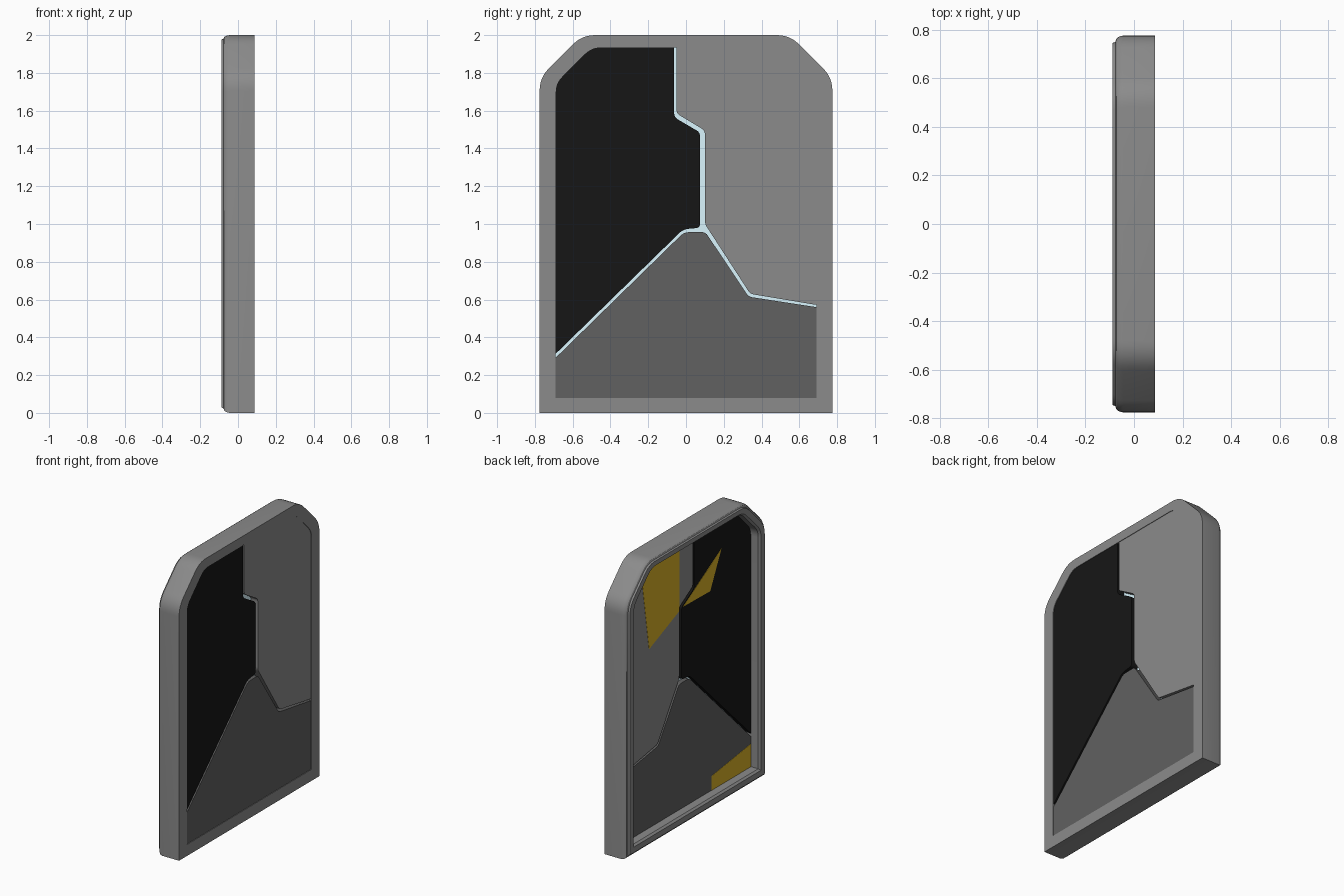
import bpy, bmesh
from mathutils import Vector

if "Cube" in bpy.data.objects:
    bpy.data.objects.remove(bpy.data.objects["Cube"])


def material(name, rgb):
    m = bpy.data.materials.new(name)
    m.diffuse_color = (*rgb, 1)
    m.use_nodes = True
    m.node_tree.nodes["Principled BSDF"].inputs["Base Color"].default_value = m.diffuse_color
    return m


def finish(name, bm, mat):
    bmesh.ops.recalc_face_normals(bm, faces=bm.faces)
    me = bpy.data.meshes.new(name)
    bm.to_mesh(me)
    bm.free()
    ob = bpy.data.objects.new(name, me)
    bpy.context.collection.objects.link(ob)
    me.materials.append(mat)
    bpy.context.view_layer.objects.active = ob
    ob.select_set(True)
    bpy.ops.object.shade_smooth_by_angle(angle=0.5)
    ob.select_set(False)
    return ob


def rounded(points, steps=6):
    """Fillet a closed (y, z, radius) outline; radius 0 keeps a sharp corner."""
    out = []
    for i, (y, z, r) in enumerate(points):
        p = Vector((y, z))
        if r == 0:
            out.append(p)
            continue
        prev, nxt = Vector(points[i - 1][:2]), Vector(points[(i + 1) % len(points)][:2])
        a = p + (prev - p).normalized() * r
        b = p + (nxt - p).normalized() * r
        for k in range(steps + 1):
            t = k / steps
            out.append(a * (1 - t) ** 2 + p * 2 * t * (1 - t) + b * t * t)
    return out


def door_outline(w, z0, z1, wc, zc, r):
    right = [(w, z0, 0), (w, zc, r), (wc, z1, r)]
    left = [(-y, z, q) for y, z, q in reversed(right)]
    return rounded(right + left)


def slab(name, outline, x0, x1, mat):
    bm = bmesh.new()
    rings = [[bm.verts.new((x, p.x, p.y)) for p in outline] for x in (x0, x1)]
    n = len(outline)
    for i in range(n):
        j = (i + 1) % n
        bm.faces.new((rings[0][i], rings[0][j], rings[1][j], rings[1][i]))
    for r in rings:
        bm.faces.new(r)
    return finish(name, bm, mat)


grey = material("grey", (0.26, 0.26, 0.26))
black = material("black", (0.008, 0.008, 0.008))
dark = material("dark_grey", (0.12, 0.12, 0.12))
gold = material("gold", (0.7, 0.45, 0.02))
glow = material("pale_blue", (0.7, 0.92, 1.0))

# Frame: stepped cross-section swept between outer and inner outlines
outer = door_outline(0.775, 0, 2, 0.55, 1.775, 0.07)
inner = door_outline(0.69, 0.08, 1.935, 0.5, 1.745, 0.05)
section = [(0, 0.087), (0, -0.045), (0.05, -0.062), (0.16, -0.073), (0.3, -0.077),
           (0.36, -0.088), (0.85, -0.088), (1, -0.075), (1, 0.087)]
bm = bmesh.new()
rings = []
for t, x in section:
    rings.append([bm.verts.new((x, *a.lerp(b, t))) for a, b in zip(outer, inner)])
for k in range(len(rings)):
    a, b = rings[k], rings[(k + 1) % len(rings)]
    for i in range(len(a)):
        j = (i + 1) % len(a)
        bm.faces.new((a[i], a[j], b[j], b[i]))
finish("frame", bm, grey)

# Three interlocking door panels
BACK, FRONT = -0.018, 0.083
left_edge = [(-0.69, 0.313, 0), (-0.015, 0.972, 0.03), (0.074, 0.98, 0.02),
             (0.074, 1.485, 0.02), (-0.063, 1.565, 0.025), (-0.063, 1.935, 0)]
right_edge = [(-0.05, 1.935, 0), (-0.05, 1.585, 0.02), (0.1, 1.495, 0.02),
              (0.1, 1.0, 0.02), (0.34, 0.63, 0.02), (0.69, 0.572, 0)]
lower_edge = [(0.69, 0.56, 0), (0.332, 0.615, 0.02), (0.103, 0.957, 0.02),
              (-0.01, 0.957, 0.03), (-0.69, 0.292, 0)]
slab("left_panel", rounded(left_edge + [(-0.5, 1.935, 0.05), (-0.69, 1.745, 0.05)]),
     BACK, FRONT, black)
slab("right_panel", rounded(right_edge + [(0.69, 1.745, 0.05), (0.5, 1.935, 0.05)]),
     BACK, FRONT, grey)
slab("lower_panel", rounded([(-0.69, 0.08, 0), (0.69, 0.08, 0)] + lower_edge),
     BACK, FRONT, dark)

# Pale strip set inside the seam between panels
slab("seam_light", rounded(left_edge + right_edge + lower_edge), 0.015, 0.03, glow)

# Gold patches on the rear faces
patches = [
    [(0.1, 1.47), (0.1, 1.93), (0.45, 1.93), (0.52, 1.88), (0.435, 1.33)],
    [(0.06, 1.484), (-0.365, 1.73), (-0.24, 1.478)],
    [(-0.255, 0.08), (-0.255, 0.18), (-0.69, 0.24), (-0.69, 0.08)],
]
for n, pts in enumerate(patches):
    slab(f"rear_patch_{n + 1}", [Vector(p) for p in pts], BACK - 0.0015, BACK + 0.002, gold)
